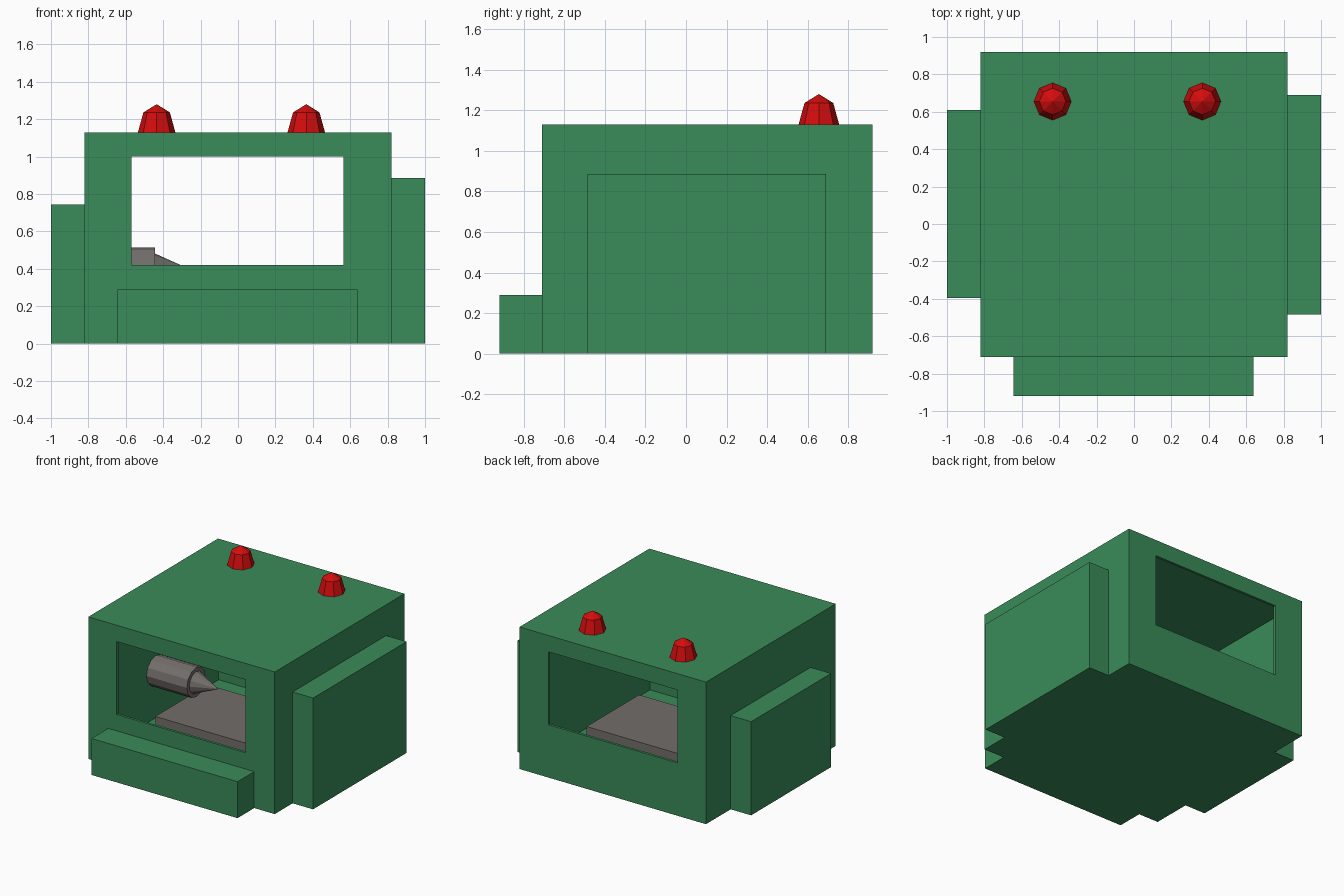
import bpy, bmesh
from math import radians
from mathutils import Matrix

if "Cube" in bpy.data.objects:
    bpy.data.objects.remove(bpy.data.objects["Cube"])


def material(name, rgb):
    m = bpy.data.materials.new(name)
    m.diffuse_color = (*rgb, 1)
    m.use_nodes = True
    m.node_tree.nodes["Principled BSDF"].inputs["Base Color"].default_value = m.diffuse_color
    return m


GREEN = material("green paint", (0.041, 0.258, 0.098))
GREY = material("warm grey metal", (0.170, 0.155, 0.145))
RED = material("red lamp", (0.65, 0.004, 0.004))


def finish(name, bm, mat):
    mesh = bpy.data.meshes.new(name)
    bm.to_mesh(mesh)
    bm.free()
    mesh.materials.append(mat)
    obj = bpy.data.objects.new(name, mesh)
    bpy.context.collection.objects.link(obj)
    return obj


def box(name, x, y, z, mat):
    """Box from (min, max) pairs on each axis."""
    bm = bmesh.new()
    lo, hi = zip(x, y, z)
    centre = [(a + b) / 2 for a, b in zip(lo, hi)]
    size = [b - a for a, b in zip(lo, hi)]
    bmesh.ops.create_cube(bm, size=1, matrix=Matrix.Translation(centre) @ Matrix.Diagonal((*size, 1)))
    return finish(name, bm, mat)


def rod(name, x0, x1, y, z, r0, r1, mat, sides=12):
    """Cylinder or cone lying along x."""
    bm = bmesh.new()
    bmesh.ops.create_cone(bm, cap_ends=True, segments=sides, radius1=r0, radius2=r1, depth=x1 - x0,
                          matrix=Matrix.Translation(((x0 + x1) / 2, y, z)) @ Matrix.Rotation(radians(90), 4, 'Y'))
    return finish(name, bm, mat)


def cut(obj, cutter):
    mod = obj.modifiers.new("cut", 'BOOLEAN')
    mod.operation, mod.object, mod.solver = 'DIFFERENCE', cutter, 'EXACT'
    bpy.context.view_layer.objects.active = obj
    bpy.ops.object.modifier_apply(modifier=mod.name)
    bpy.data.objects.remove(cutter)


# Hollow thin-walled housing with matching front and back windows
housing = box("housing", (-0.82, 0.82), (-0.71, 0.92), (0, 1.13), GREEN)
cut(housing, box("hollow_cutter", (-0.80, 0.80), (-0.69, 0.90), (0.02, 1.11), GREEN))
cut(housing, box("window_cutter", (-0.57, 0.565), (-1.2, 1.2), (0.42, 1.0), GREEN))

# Blocks attached outside
box("front_block", (-0.645, 0.64), (-0.92, -0.71), (0, 0.29), GREEN)
box("left_block", (-1.0, -0.82), (-0.395, 0.61), (0, 0.745), GREEN)
box("right_block", (0.82, 1.0), (-0.485, 0.69), (0, 0.885), GREEN)

# Work bed and pointed tool inside
box("work_bed", (-0.57, 0.57), (-0.225, 0.435), (0.02, 0.22), GREY)
rod("tool_barrel", -0.81, -0.445, 0.11, 0.397, 0.118, 0.118, GREY)
rod("tool_tip", -0.445, -0.25, 0.11, 0.395, 0.087, 0, GREY)

# Roof lamps: eight-sided half domes
for name, x in (("left_lamp", -0.435), ("right_lamp", 0.365)):
    bm = bmesh.new()
    bmesh.ops.create_uvsphere(bm, u_segments=8, v_segments=4, radius=1,
                              matrix=Matrix.Translation((x, 0.655, 1.13)) @ Matrix.Diagonal((0.1, 0.1, 0.15, 1)))
    bmesh.ops.delete(bm, geom=[v for v in bm.verts if v.co.z < 1.12], context='VERTS')
    finish(name, bm, RED)
